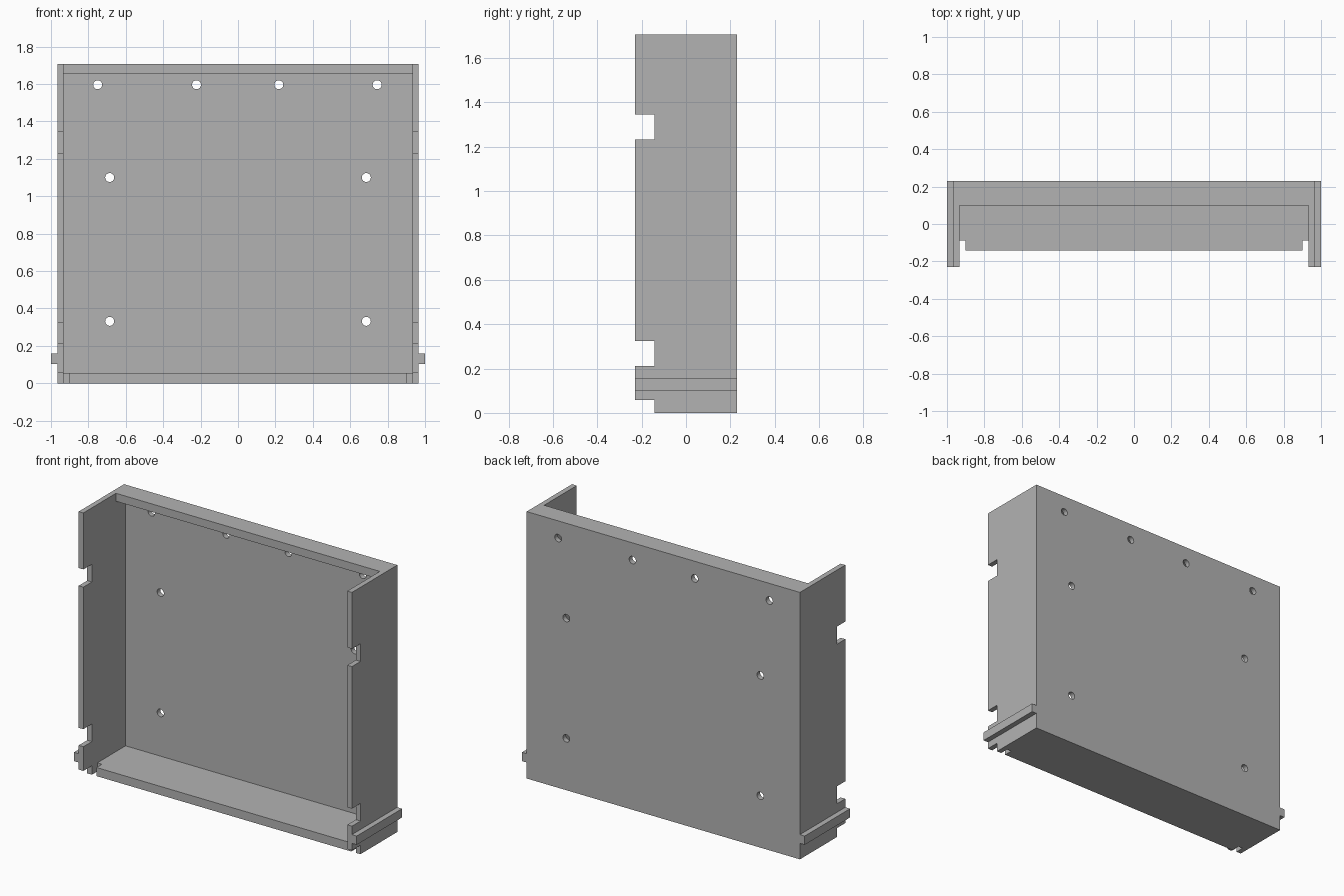
import bpy
import bmesh
from math import pi
from mathutils import Matrix, Vector

cube = bpy.data.objects.get("Cube")
if cube:
    bpy.data.objects.remove(cube, do_unlink=True)

W, D, H = 0.966, 0.229, 1.706      # half width, half depth, height
INNER = 0.933                      # inner face of the side walls
FLOOR, LIP = 0.055, 1.655          # top of floor, underside of top lip
STEP = -0.143                      # front of floor and depth of notches

grey = bpy.data.materials.new("plain grey")
grey.use_nodes = True
colour = (0.45, 0.45, 0.45, 1)
grey.diffuse_color = colour
grey.node_tree.nodes["Principled BSDF"].inputs["Base Color"].default_value = colour


def make_object(name, bm):
    bmesh.ops.recalc_face_normals(bm, faces=bm.faces)
    mesh = bpy.data.meshes.new(name)
    bm.to_mesh(mesh)
    bm.free()
    mesh.materials.append(grey)
    obj = bpy.data.objects.new(name, mesh)
    bpy.context.collection.objects.link(obj)
    return obj


def add_box(bm, low, high):
    low, high = Vector(low), Vector(high)
    place = Matrix.Translation((low + high) / 2) @ Matrix.Diagonal((high - low).to_4d())
    place[3][3] = 1
    bmesh.ops.create_cube(bm, size=1, matrix=place)


def boxes(name, spans):
    bm = bmesh.new()
    for low, high in spans:
        add_box(bm, low, high)
    return make_object(name, bm)


def cut(target, cutter):
    cutter.hide_render = True
    mod = target.modifiers.new(cutter.name, 'BOOLEAN')
    mod.operation = 'DIFFERENCE'
    mod.solver = 'EXACT'
    mod.object = cutter
    bpy.context.view_layer.objects.active = target
    bpy.ops.object.modifier_apply(modifier=mod.name)
    bpy.data.objects.remove(cutter, do_unlink=True)


# Outer block that becomes the open-fronted case
case = boxes("case", [((-W, -D, 0), (W, D, H))])

# Hollow: a side profile that leaves floor, back wall and top lip
profile = [(-0.5, -0.1), (STEP, -0.1), (STEP, FLOOR), (0.197, FLOOR),
           (0.197, LIP), (0.1, LIP), (0.1, 2), (-0.5, 2)]
bm = bmesh.new()
face = bm.faces.new([bm.verts.new((-INNER, y, z)) for y, z in profile])
side = bmesh.ops.extrude_face_region(bm, geom=[face])["geom"]
bmesh.ops.translate(bm, vec=(2 * INNER, 0, 0),
                    verts=[v for v in side if isinstance(v, bmesh.types.BMVert)])
cut(case, make_object("hollow", bm))

# Notches in the front edges of both side walls
cut(case, boxes("notches", [((-2, -1, a), (2, STEP, b)) for a, b in
                            ((-0.1, 0.057), (0.212, 0.324), (1.232, 1.345))]))

# Slots between the floor and the side walls
cut(case, boxes("slots", [((min(s * 0.901, s * INNER), -0.6, -0.2),
                           (max(s * 0.901, s * INNER), -0.087, 0.1))
                          for s in (-1, 1)]))

# Round screw holes through the back wall
bm = bmesh.new()
holes = [(x, 1.596) for x in (-0.75, -0.222, 0.218, 0.744)]
holes += [(x, z) for x in (-0.686, 0.686) for z in (0.331, 1.1)]
for x, z in holes:
    bmesh.ops.create_cone(bm, cap_ends=True, segments=24, radius1=0.024,
                          radius2=0.024, depth=0.2,
                          matrix=Matrix.Translation((x, D, z)) @ Matrix.Rotation(pi / 2, 4, 'X'))
cut(case, make_object("holes", bm))

# Guide rails along the outside of the side walls
boxes("left_rail", [((W, -D, 0.102), (1, D, 0.158))])
boxes("right_rail", [((-1, -D, 0.102), (-W, D, 0.158))])
